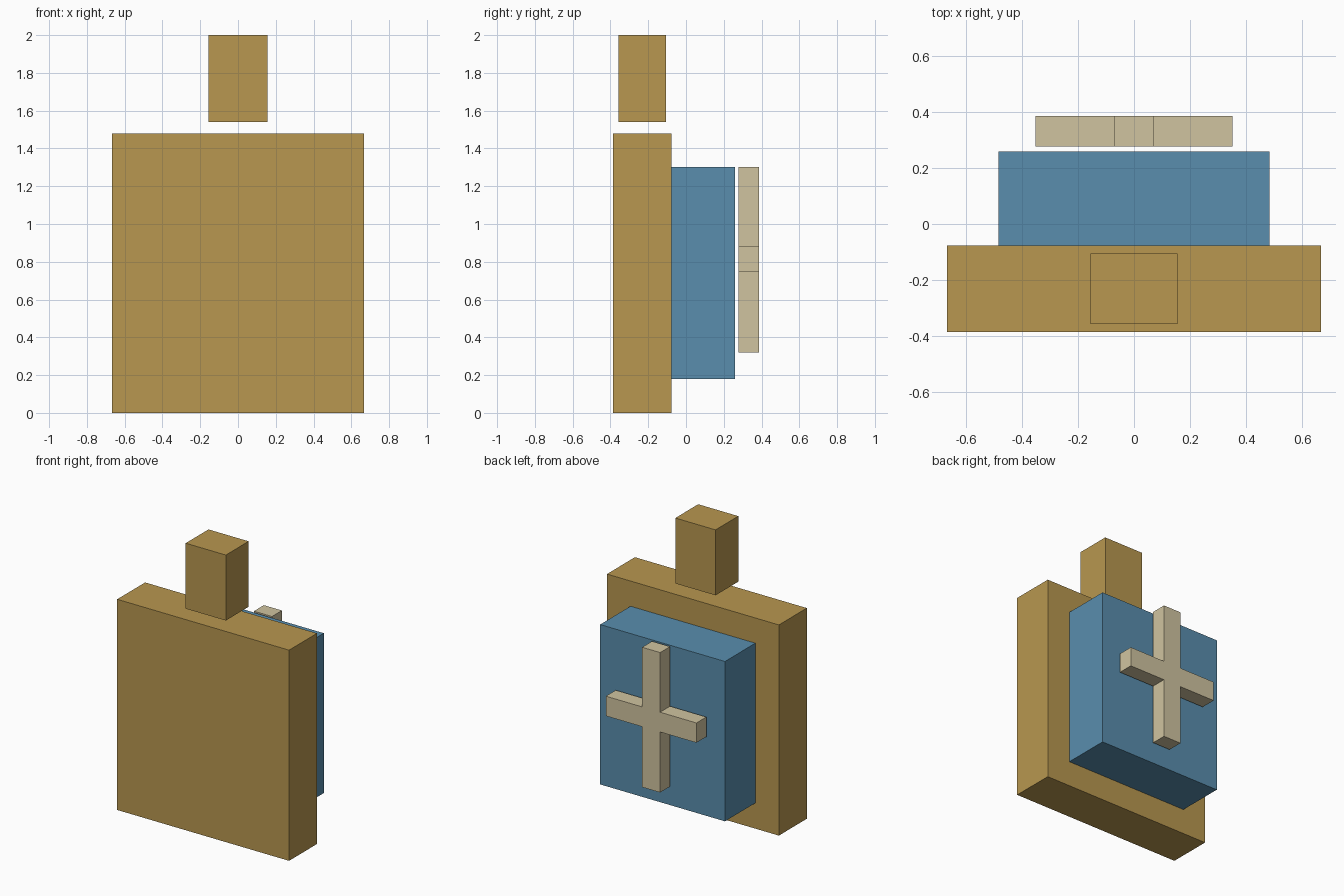
import bpy
import bmesh

if "Cube" in bpy.data.objects:
    bpy.data.objects.remove(bpy.data.objects["Cube"])


def material(name, rgb):
    m = bpy.data.materials.new(name)
    m.diffuse_color = (*rgb, 1.0)
    m.use_nodes = True
    m.node_tree.nodes["Principled BSDF"].inputs["Base Color"].default_value = m.diffuse_color
    return m


def extrude_profile(name, points, y0, y1, mat):
    """Closed x-z outline extruded from y0 to y1."""
    mesh = bpy.data.meshes.new(name)
    bm = bmesh.new()
    face = bm.faces.new([bm.verts.new((x, y0, z)) for x, z in points])
    ext = bmesh.ops.extrude_face_region(bm, geom=[face], use_keep_orig=True)
    moved = [g for g in ext["geom"] if isinstance(g, bmesh.types.BMVert)]
    bmesh.ops.translate(bm, verts=moved, vec=(0, y1 - y0, 0))
    bmesh.ops.recalc_face_normals(bm, faces=bm.faces)
    bm.to_mesh(mesh)
    bm.free()
    mesh.materials.append(mat)
    obj = bpy.data.objects.new(name, mesh)
    bpy.context.collection.objects.link(obj)
    return obj


def block(name, half_x, y0, y1, z0, z1, mat):
    outline = [(-half_x, z0), (half_x, z0), (half_x, z1), (-half_x, z1)]
    return extrude_profile(name, outline, y0, y1, mat)


gold = material("gold", (0.48, 0.31, 0.08))
blue = material("blue", (0.10, 0.27, 0.42))
cream = material("cream", (0.63, 0.55, 0.35))

# Wide front slab, floating top block and blue rear box
block("front_slab", 0.668, -0.387, -0.077, 0.0, 1.48, gold)
block("top_block", 0.156, -0.358, -0.105, 1.54, 2.0, gold)
block("rear_box", 0.485, -0.077, 0.26, 0.18, 1.303, blue)

# Cross floating just behind the rear box: right half mirrored to the left
arm, w = 0.352, 0.07
bottom, low, high, top = 0.32, 0.745, 0.884, 1.303
right = [(w, bottom), (w, low), (arm, low), (arm, high), (w, high), (w, top)]
left = [(-x, z) for x, z in reversed(right)]
extrude_profile("rear_cross", right + left, 0.277, 0.387, cream)
